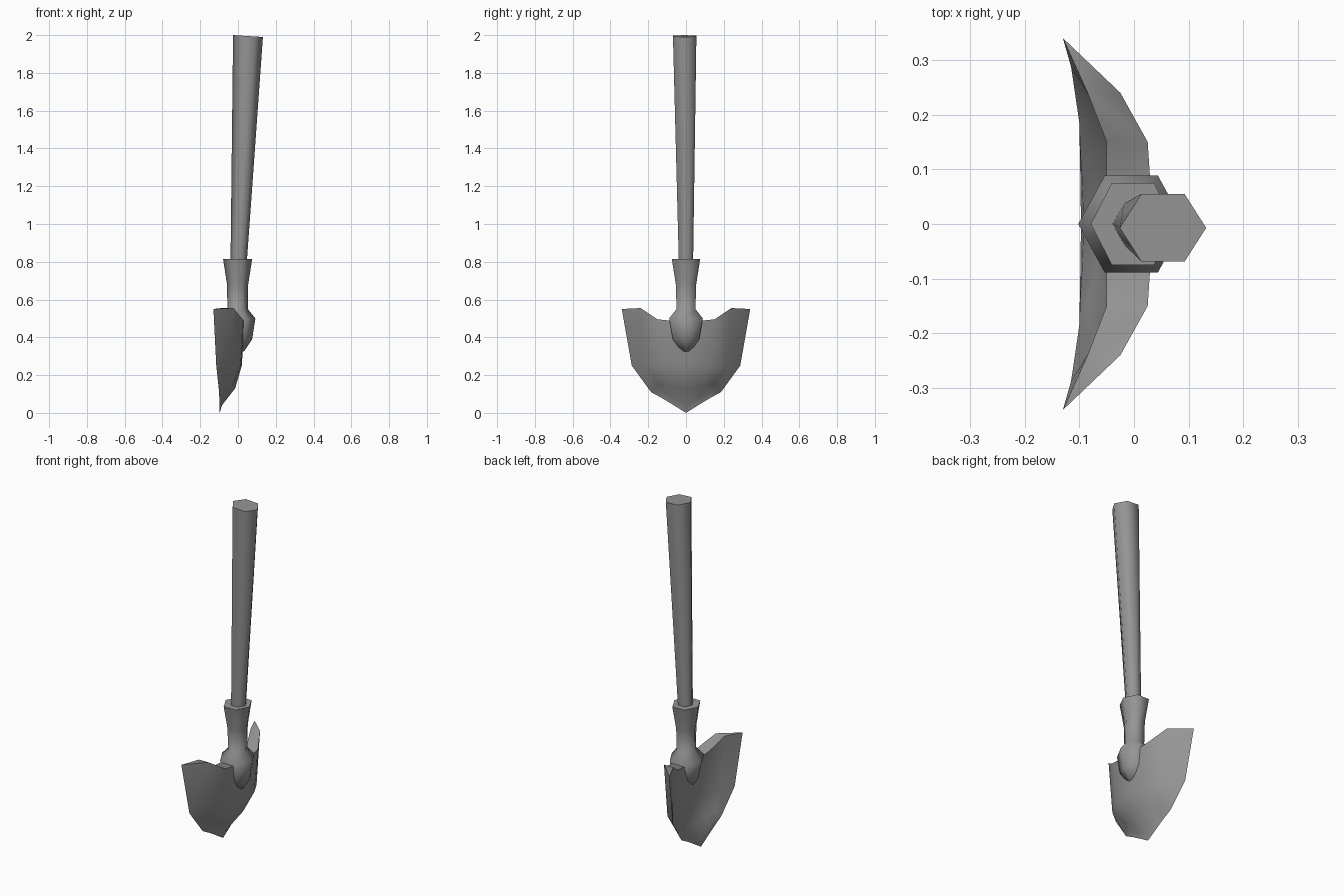
import bpy
import bmesh
from math import cos, sin, pi, radians

default = bpy.data.objects.get("Cube")
if default:
    bpy.data.objects.remove(default, do_unlink=True)

GREY = (0.3, 0.3, 0.3, 1.0)
metal = bpy.data.materials.new("plain grey")
metal.use_nodes = True
metal.diffuse_color = GREY
metal.node_tree.nodes["Principled BSDF"].inputs["Base Color"].default_value = GREY


def finish(name, bm, angle):
    """Turn a bmesh into a smooth shaded object with sharp edges kept."""
    bmesh.ops.recalc_face_normals(bm, faces=bm.faces)
    mesh = bpy.data.meshes.new(name)
    bm.to_mesh(mesh)
    bm.free()
    mesh.materials.append(metal)
    obj = bpy.data.objects.new(name, mesh)
    bpy.context.collection.objects.link(obj)
    bpy.ops.object.select_all(action="DESELECT")
    obj.select_set(True)
    bpy.context.view_layer.objects.active = obj
    bpy.ops.object.shade_smooth_by_angle(angle=radians(angle))
    return obj


def hex_loft(name, rings, sides=6):
    """Loft six-sided rings: centre x, centre y, z, x radius, y half width, z tilt."""
    bm = bmesh.new()
    loops = []
    for cx, cy, z, rx, half, tilt in rings:
        ry = half / sin(pi / 3)
        turns = [2 * pi * i / sides for i in range(sides)]
        loops.append([bm.verts.new((cx + rx * cos(a), cy + ry * sin(a), z - tilt * cos(a)))
                      for a in turns])
    for low, high in zip(loops, loops[1:]):
        for i in range(sides):
            k = (i + 1) % sides
            bm.faces.new((low[i], low[k], high[k], high[i]))
    bm.faces.new(loops[0])
    bm.faces.new(loops[-1])
    return finish(name, bm, 75)


# Leaning, widening handle
hex_loft("handle", [
    (0.002, 0, 0.76, 0.042, 0.037, 0),
    (0.053, -0.007, 1.995, 0.079, 0.062, 0.005),
])

# Socket with flared collar, narrow neck and bulb that grips the blade
hex_loft("socket", [
    (0.002, 0, 0.325, 0.03, 0.025, 0),
    (0, 0, 0.39, 0.075, 0.07, 0),
    (-0.005, 0, 0.5, 0.097, 0.089, 0),
    (-0.002, 0, 0.55, 0.054, 0.05, 0),
    (-0.002, 0, 0.68, 0.056, 0.054, 0),
    (-0.002, 0, 0.815, 0.077, 0.075, 0),
])

# Half blade rows from top to tip: y, z, back x, hollow x
ROWS = [
    [(0, .48, .035, -.05), (.15, .495, .025, -.05), (.24, .555, -.025, -.085), (.34, .55, -.13, -.13)],
    [(0, .25, .02, -.04), (.13, .25, .015, -.045), (.215, .245, -.03, -.075), (.287, .25, -.115, -.115)],
    [(0, .13, -.015, -.06), (.09, .14, -.03, -.07), (.14, .15, -.06, -.085), (.185, .11, -.1, -.1)],
    [(0, .04, -.085, -.092), (.08, .085, -.085, -.095), (.13, .108, -.09, -.098), (.185, .11, -.1, -.1)],
    [(0, 0, -.097, -.097), (.08, .05, -.098, -.098), (.13, .08, -.099, -.099), (.185, .11, -.1, -.1)],
]


def build_blade():
    bm = bmesh.new()
    made = {}

    def vert(x, y, z):
        key = (round(x, 4), round(y, 4), round(z, 4))
        if key not in made:
            made[key] = bm.verts.new(key)
        return made[key]

    def face(*corners):
        unique = list(dict.fromkeys(corners))
        if len(unique) > 2:
            bm.faces.new(unique)

    for side in (1, -1):
        skins = [[[vert(p[skin], side * p[0], p[1]) for p in row] for row in ROWS]
                 for skin in (2, 3)]
        # Rounded back and hollow front
        for grid in skins:
            for upper, lower in zip(grid, grid[1:]):
                for j in range(len(upper) - 1):
                    face(upper[j], upper[j + 1], lower[j + 1], lower[j])
        # Thick top edge
        back, hollow = skins[0][0], skins[1][0]
        for j in range(len(back) - 1):
            face(back[j], back[j + 1], hollow[j + 1], hollow[j])
    return finish("blade", bm, 50)


build_blade()
